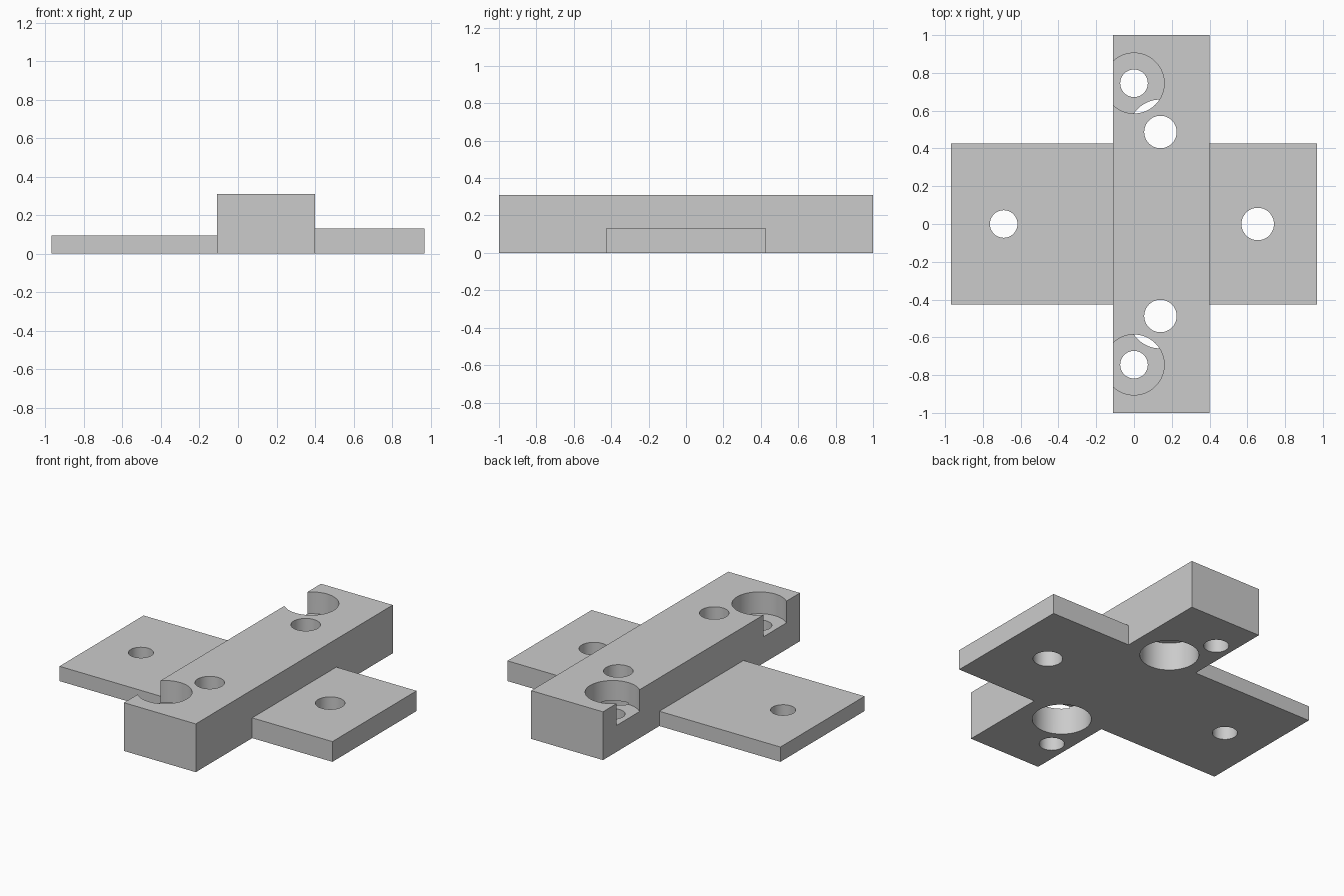
import bpy
import math

if "Cube" in bpy.data.objects:
    bpy.data.objects.remove(bpy.data.objects["Cube"], do_unlink=True)

grey = bpy.data.materials.new("plain grey")
grey.use_nodes = True
grey.diffuse_color = (0.6, 0.6, 0.6, 1)
grey.node_tree.nodes["Principled BSDF"].inputs["Base Color"].default_value = (0.6, 0.6, 0.6, 1)

HEIGHT = 0.31


def block(name, x0, x1, half_y, height):
    bpy.ops.mesh.primitive_cube_add(size=1, location=((x0 + x1) / 2, 0, height / 2))
    obj = bpy.context.object
    obj.name = name
    obj.scale = (x1 - x0, 2 * half_y, height)
    bpy.ops.object.transform_apply(location=True, rotation=False, scale=True)
    obj.data.materials.append(grey)
    return obj


def combine(target, tool, operation):
    mod = target.modifiers.new(operation.title(), "BOOLEAN")
    mod.operation = operation
    mod.solver = "EXACT"
    mod.object = tool
    bpy.context.view_layer.objects.active = target
    bpy.ops.object.modifier_apply(modifier=mod.name)
    bpy.data.objects.remove(tool, do_unlink=True)


def bore(target, x, y, radius, z0=-0.1, z1=HEIGHT + 0.1):
    bpy.ops.mesh.primitive_cylinder_add(vertices=64, radius=radius, depth=z1 - z0,
                                        location=(x, y, (z0 + z1) / 2))
    cutter = bpy.context.object
    cutter.data.materials.append(grey)
    cutter.hide_render = True
    combine(target, cutter, "DIFFERENCE")


# Tall bar joined to a thin plate and a thicker, shorter plate
body = block("mounting_bracket", -0.11, 0.4, 1.0, HEIGHT)
combine(body, block("thin_plate", -0.97, 0.0, 0.427, 0.095), "UNION")
combine(body, block("thick_plate", 0.3, 0.97, 0.427, 0.13), "UNION")

# Plate holes
SMALL, LARGE = 0.073, 0.086
bore(body, -0.69, 0, SMALL)
bore(body, 0.655, 0, LARGE)

# Bar holes: outer pair recessed from the top, inner pair from below
for side in (-1, 1):
    bore(body, 0, side * 0.745, SMALL)
    bore(body, 0, side * 0.745, 0.16, z0=0.17)
    bore(body, 0.14, side * 0.487, LARGE)
    bore(body, 0.14, side * 0.487, 0.172, z1=0.18)

# Smooth bores, crisp edges
bpy.ops.object.select_all(action="DESELECT")
body.select_set(True)
bpy.context.view_layer.objects.active = body
bpy.ops.object.shade_smooth_by_angle(angle=math.radians(30))
